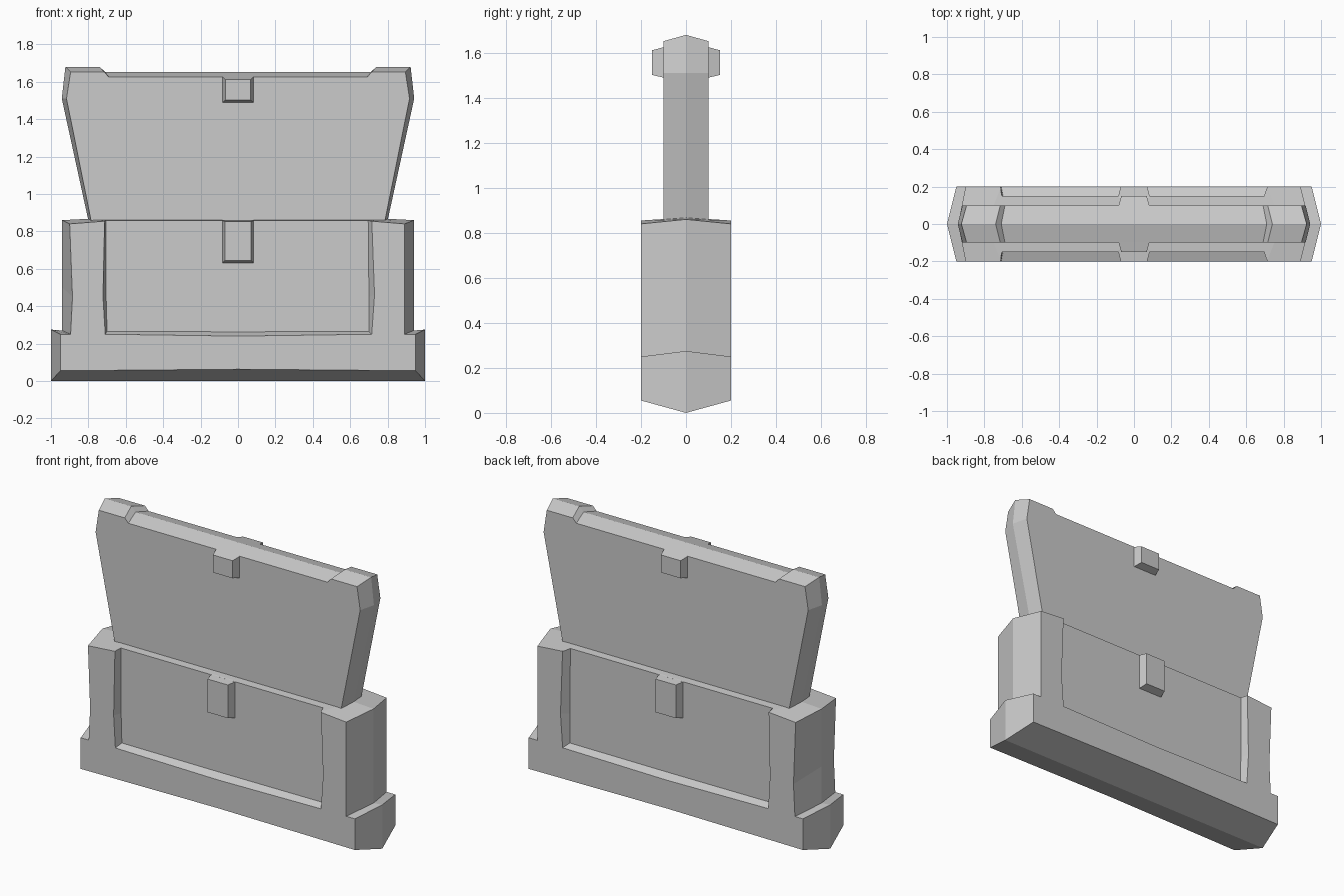
import bpy, bmesh

if "Cube" in bpy.data.objects:
    bpy.data.objects.remove(bpy.data.objects["Cube"])


def loft(name, layers):
    """Join matching x/z outlines placed at different depths into a closed solid."""
    bm = bmesh.new()
    rings = [[bm.verts.new((x, y, z)) for x, z in pts] for y, pts in layers]
    for a, b in zip(rings, rings[1:]):
        for i in range(len(a)):
            j = (i + 1) % len(a)
            bm.faces.new((a[i], a[j], b[j], b[i]))
    bm.faces.new(rings[0])
    bm.faces.new(rings[-1])
    bmesh.ops.recalc_face_normals(bm, faces=bm.faces)
    mesh = bpy.data.meshes.new(name)
    bm.to_mesh(mesh)
    bm.free()
    ob = bpy.data.objects.new(name, mesh)
    bpy.context.collection.objects.link(ob)
    return ob


def mirrored(half):
    return half + [(-x, z) for x, z in reversed(half)]


def box(w, z0, z1):
    return [(-w, z0), (w, z0), (w, z1), (-w, z1)]


def ridged(name, face, ridge, depth):
    return loft(name, [(-depth, face), (0, ridge), (depth, face)])


# Chest base with a stepped plinth, slightly uneven wooden edges
base_face = [(0, 0.063), (0.95, 0.055), (0.95, 0.25), (0.89, 0.25), (0.89, 0.45),
             (0.89, 0.84), (0.71, 0.855), (-0.71, 0.855), (-0.90, 0.84),
             (-0.885, 0.45), (-0.895, 0.25), (-0.95, 0.25), (-0.95, 0.055)]
base_ridge = [(0, 0), (1, 0), (1, 0.275), (0.94, 0.27), (0.94, 0.5),
              (0.94, 0.86), (0.79, 0.868), (-0.79, 0.868), (-0.94, 0.86),
              (-0.94, 0.5), (-0.94, 0.27), (-1, 0.275), (-1, 0)]
base = ridged("chest_base", base_face, base_ridge, 0.2)

# Recessed panels cut into both broad sides
inner = [(0, 0.263), (0.70, 0.265), (0.70, 0.45), (0.695, 1), (-0.705, 1),
         (-0.705, 0.45), (-0.70, 0.265)]
outer = [(0, 0.24), (0.715, 0.25), (0.73, 0.46), (0.71, 1), (-0.71, 1),
         (-0.722, 0.45), (-0.71, 0.25)]
for side in (-1, 1):
    cutter = loft("recess_cutter", [(side * 0.15, inner), (side * 0.2, outer),
                                    (side * 0.25, outer)])
    cutter.hide_render = True
    cutter.hide_set(True)
    cut = base.modifiers.new("recess", 'BOOLEAN')
    cut.operation = 'DIFFERENCE'
    cut.solver = 'EXACT'
    cut.object = cutter

# Flared lid with raised corners
lid_face = mirrored([(0.782, 0.84), (0.917, 1.51), (0.895, 1.652),
                     (0.715, 1.652), (0.69, 1.625)])
lid_ridge = mirrored([(0.796, 0.84), (0.942, 1.51), (0.923, 1.68),
                      (0.74, 1.68), (0.71, 1.652)])
ridged("lid", lid_face, lid_ridge, 0.1)

# Clasp halves on the base and lid, front and back
for side, label in ((-1, "front"), (1, "back")):
    loft(label + "_lower_clasp", [(side * 0.14, box(0.084, 0.63, 0.860)),
                                  (side * 0.15, box(0.084, 0.63, 0.858)),
                                  (side * 0.2, box(0.07, 0.645, 0.853))])
    loft(label + "_upper_clasp", [(side * 0.09, box(0.082, 1.49, 1.627)),
                                  (side * 0.1, box(0.082, 1.49, 1.625)),
                                  (side * 0.15, box(0.068, 1.502, 1.612))])
